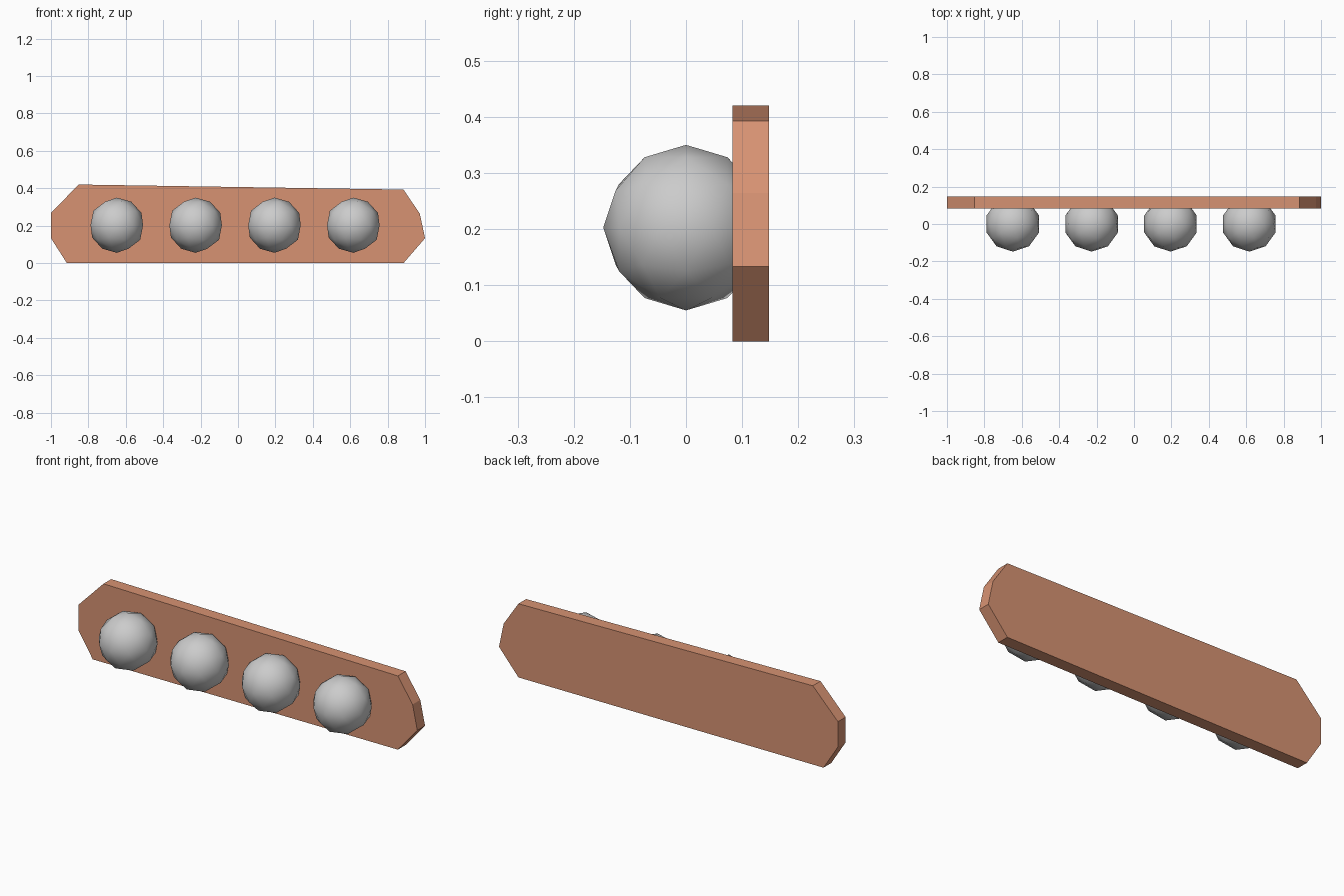
import bpy, bmesh

if "Cube" in bpy.data.objects:
    bpy.data.objects.remove(bpy.data.objects["Cube"])

# Backing plate: chamfered, slightly uneven outline (x, z) extruded along y
outline = [(-0.915, 0), (0.885, 0), (1.0, 0.133), (0.972, 0.264),
           (0.885, 0.393), (-0.852, 0.42), (-1.0, 0.268), (-1.0, 0.133)]
front_y, back_y = 0.083, 0.148

bm = bmesh.new()
face = bm.faces.new([bm.verts.new((x, front_y, z)) for x, z in outline])
ext = bmesh.ops.extrude_face_region(bm, geom=[face])
moved = [g for g in ext["geom"] if isinstance(g, bmesh.types.BMVert)]
bmesh.ops.translate(bm, verts=moved, vec=(0, back_y - front_y, 0))
bmesh.ops.recalc_face_normals(bm, faces=bm.faces[:])
mesh = bpy.data.meshes.new("backing_plate")
bm.to_mesh(mesh)
bm.free()
plate = bpy.data.objects.new("backing_plate", mesh)
bpy.context.collection.objects.link(plate)

mat = bpy.data.materials.new("terracotta")
mat.diffuse_color = (0.68, 0.29, 0.17, 1)
mat.use_nodes = True
mat.node_tree.nodes["Principled BSDF"].inputs["Base Color"].default_value = mat.diffuse_color
mesh.materials.append(mat)

# Row of four low-poly balls set into the plate
for i in range(4):
    x = -0.648 + i * 0.4215
    bpy.ops.mesh.primitive_ico_sphere_add(subdivisions=2, radius=0.1475,
                                          location=(x, 0, 0.2025))
    ball = bpy.context.object
    ball.name = f"ball_{i + 1}"
    bpy.ops.object.shade_smooth()
